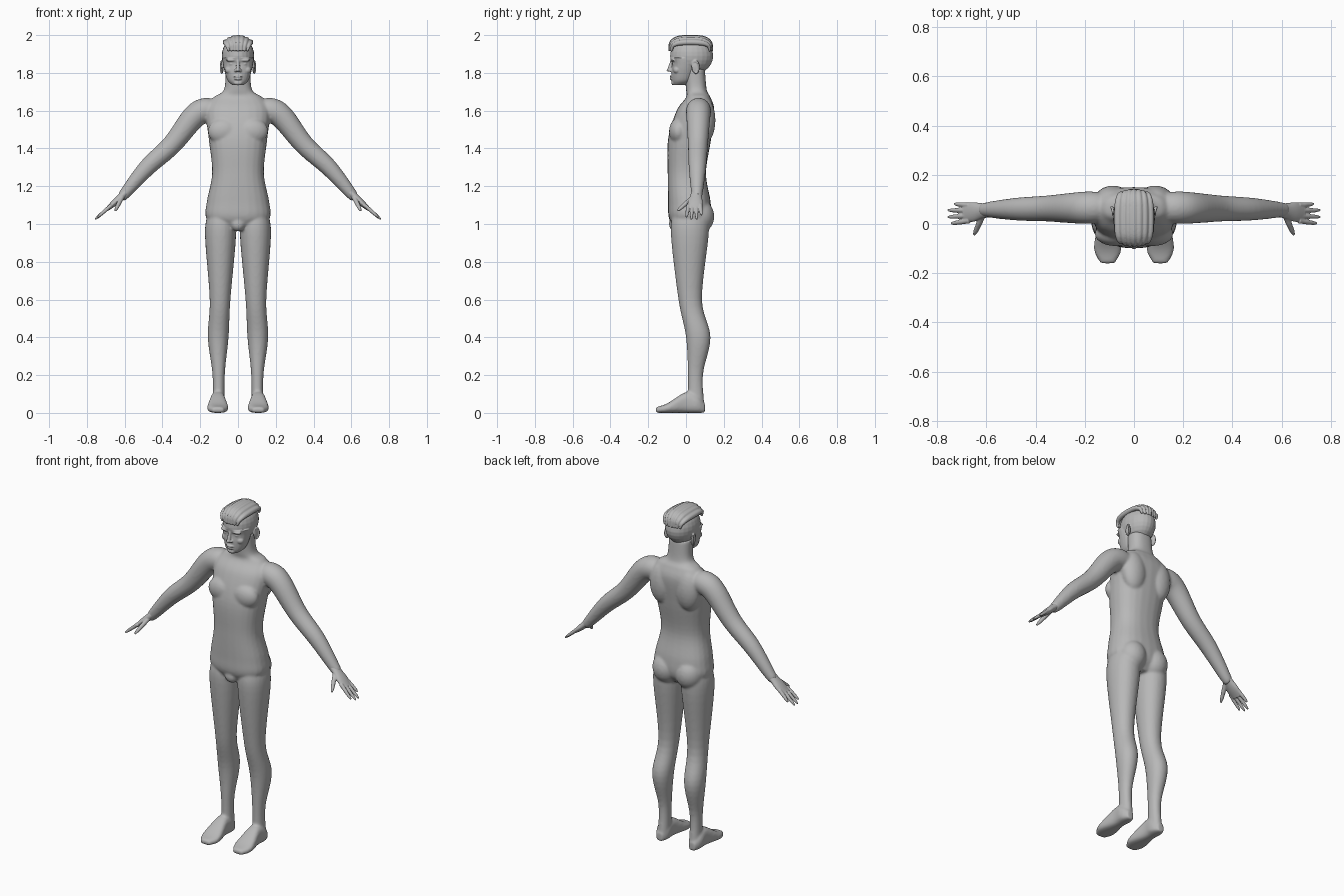
import bpy, bmesh, math
from mathutils import Vector, Matrix

if "Cube" in bpy.data.objects:
    bpy.data.objects.remove(bpy.data.objects["Cube"], do_unlink=True)

X, Y, Z = Vector((1, 0, 0)), Vector((0, 1, 0)), Vector((0, 0, 1))

clay = bpy.data.materials.new("plain_grey")
clay.use_nodes = True
clay.diffuse_color = (0.48, 0.48, 0.48, 1)
clay.node_tree.nodes["Principled BSDF"].inputs["Base Color"].default_value = clay.diffuse_color


def resample(stations, steps=6):
    """Smooth curve through stations of any dimension."""
    points = [Vector(s) for s in stations]
    first, last = points[0], points[-1]
    points = [first * 2 - points[1]] + points + [last * 2 - points[-2]]
    curve = []
    for before, start, end, after in zip(points, points[1:], points[2:], points[3:]):
        leave, arrive = (end - before) / 2, (after - start) / 2
        for k in range(steps):
            t = k / steps
            ease = t * t * (3 - 2 * t)
            curve.append(start.lerp(end, ease) + leave * (t * (1 - t) ** 2)
                         - arrive * (t * t * (1 - t)))
    return curve + [last]


def bend(value, power):
    """Superellipse term: powers above two give squarer curves."""
    return math.copysign(abs(value) ** (2 / power), value)


def loft(bm, stations, side, axis=None, power=2.0, sides=24):
    """Skin over stations (x, y, z, half width along side, half depth)."""
    path = resample(stations)
    rings = []
    for i, station in enumerate(path):
        centre, width, depth = Vector(station[:3]), station[3], station[4]
        ahead, behind = path[min(i + 1, len(path) - 1)], path[max(i - 1, 0)]
        along = axis or (Vector(ahead[:3]) - Vector(behind[:3])).normalized()
        across = (side - along * side.dot(along)).normalized()
        up = along.cross(across)
        ring = []
        for k in range(sides):
            angle = math.tau * k / sides
            ring.append(bm.verts.new(centre + across * width * bend(math.cos(angle), power)
                                     + up * depth * bend(math.sin(angle), power)))
        rings.append(ring)
    for lower, upper in zip(rings, rings[1:]):
        for k in range(sides):
            j = (k + 1) % sides
            bm.faces.new((lower[k], lower[j], upper[j], upper[k]))
    bm.faces.new(rings[0][::-1])
    bm.faces.new(rings[-1])


def upright(bm, rows, power):
    """Loft of level sections (z, inner x, outer x, front y, back y)."""
    loft(bm, [((inner + outer) / 2, (front + back) / 2, z, (outer - inner) / 2, (back - front) / 2)
              for z, inner, outer, front, back in rows], X, Z, power)


def centred(bm, rows, power):
    """Loft of level sections (z, half width, front y, back y) on the middle plane."""
    upright(bm, [(z, -width, width, front, back) for z, width, front, back in rows], power)


def straight(bm, start, end, sizes, side):
    """Loft along a line with evenly spaced (half width, half depth) sizes."""
    last = len(sizes) - 1
    loft(bm, [(*start.lerp(end, i / last), *size) for i, size in enumerate(sizes)], side)


def digit(bm, start, end, radius):
    """Finger with a rounded tip."""
    straight(bm, start, end, [(radius * f, radius * f) for f in (1.1, 1, 1, .9, .8, .4)], Y)


def blob(bm, centre, radii):
    matrix = Matrix.Translation(centre) @ Matrix.Diagonal((*radii, 1))
    bmesh.ops.create_uvsphere(bm, u_segments=24, v_segments=14, radius=1, matrix=matrix)


def mirror(bm):
    copy = bmesh.ops.duplicate(bm, geom=bm.verts[:] + bm.edges[:] + bm.faces[:])["geom"]
    for element in copy:
        if isinstance(element, bmesh.types.BMVert):
            element.co.x = -element.co.x


def finish(bm, name, voxel, smooth):
    """Fuse the overlapping masses into one smooth skin."""
    bmesh.ops.recalc_face_normals(bm, faces=bm.faces[:])
    for face in bm.faces:
        face.smooth = True
    mesh = bpy.data.meshes.new(name)
    bm.to_mesh(mesh)
    bm.free()
    mesh.materials.append(clay)
    part = bpy.data.objects.new(name, mesh)
    bpy.context.collection.objects.link(part)
    fuse = part.modifiers.new("fuse", "REMESH")
    fuse.mode = "VOXEL"
    fuse.voxel_size = voxel
    fuse.use_smooth_shade = True
    soften = part.modifiers.new("soften", "SMOOTH")
    soften.factor = 0.5
    soften.iterations = smooth


# Leg
bm = bmesh.new()
upright(bm, [(1.06, .02, .16, -.07, .12), (.94, .01, .175, -.08, .12),
             (.6, .04, .15, -.04, .085), (.4, .05, .16, 0, .13),
             (.2, .07, .135, .01, .09), (.01, .07, .135, .01, .1)], 2.1)

# Foot: sections (y, half width, height) resting on the ground
loft(bm, [(.107, y, height / 2, width, height / 2) for y, width, height in
          [(.1, .02, .05), (.06, .04, .09), (0, .04, .11),
           (-.1, .056, .05), (-.16, .03, .03)]], X, Y, 2.7)

# Arm: sections (x, z, radius)
loft(bm, [(x, .07 - .02 * x, z, radius, radius) for x, z, radius in
          [(.12, 1.6, .06), (.18, 1.6, .066), (.24, 1.56, .063), (.35, 1.42, .053),
           (.48, 1.3, .046), (.6, 1.16, .03), (.62, 1.14, .02)]], Y)

# Buttock, chest and shoulder blade
blob(bm, (.075, .07, 1.04), (.08, .08, .09))
blob(bm, (.075, -.04, 1.49), (.085, .05, .07))
blob(bm, (.085, .1, 1.55), (.075, .056, .12))
mirror(bm)

# Trunk and neck
centred(bm, [(.97, .09, -.05, .09), (1.03, .168, -.09, .13), (1.12, .165, -.095, .13),
             (1.27, .137, -.097, .106), (1.45, .155, -.095, .133), (1.6, .17, -.05, .15),
             (1.67, .13, 0, .13), (1.71, .075, 0, .11), (1.82, .065, -.01, .1)], 2.4)
blob(bm, (0, -.055, 1), (.04, .036, .04))
finish(bm, "body", .007, 7)

# Hands: palm, four fingers, thumb
bm = bmesh.new()
straight(bm, Vector((.585, .057, 1.175)), Vector((.69, .045, 1.08)),
         [(.028, .024), (.032, .02), (.04, .017), (.037, .011)], Y)
for i, short in enumerate((.15, 0, 0, .3)):
    knuckle = Vector((.67, .013 + .021 * i, 1.1))
    tip = Vector((.757, .028 * i, 1.024)).lerp(knuckle, short)
    digit(bm, knuckle, tip, .01)
digit(bm, Vector((.615, .035, 1.14)), Vector((.65, -.045, 1.07)), .012)
mirror(bm)
finish(bm, "hands", .003, 3)

# Brow, eye, cheekbone, nostril and ear
bm = bmesh.new()
blob(bm, (.035, -.069, 1.867), (.03, .013, .008))
blob(bm, (.033, -.06, 1.847), (.015, .012, .009))
blob(bm, (.045, -.048, 1.815), (.025, .02, .02))
blob(bm, (.012, -.081, 1.812), (.008, .01, .007))
blob(bm, (.083, .05, 1.827), (.007, .02, .03))
turns = [math.radians(angle) for angle in range(-100, 200, 40)]
loft(bm, [(.086 + .005 * math.cos(a), .05 + .018 * math.cos(a), 1.83 + .032 * math.sin(a),
           .005, .005) for a in turns], X)
mirror(bm)

# Skull and jaw
blob(bm, (0, .03, 1.89), (.086, .114, .1))
centred(bm, [(1.735, .03, -.068, 0), (1.76, .055, -.075, .035), (1.81, .072, -.077, .055),
             (1.85, .08, -.074, .055), (1.88, .083, -.083, .05)], 2.2)

# Nose, lips and chin
straight(bm, Vector((0, -.074, 1.87)), Vector((0, -.09, 1.81)),
         [(.009, .008), (.008, .008), (.011, .01), (.011, .008)], X)
blob(bm, (0, -.091, 1.815), (.011, .012, .009))
blob(bm, (0, -.077, 1.781), (.024, .01, .006))
blob(bm, (0, -.076, 1.768), (.02, .01, .006))
blob(bm, (0, -.066, 1.747), (.023, .012, .013))
finish(bm, "head", .0035, 3)

# Hair: locks arched from the forehead over to the crown
bm = bmesh.new()
for i in range(-3, 4):
    spread = i / 3
    lock = []
    for k in range(9):
        angle = math.pi * (1 - k / 8)
        rise = math.sin(angle)
        reach = .113 * (1 - .1 * spread ** 2)
        thick = .015 * (.4 + .6 * rise)
        lock.append((.066 * spread * (.75 + .25 * rise),
                     .025 + reach * bend(math.cos(angle), 3),
                     1.915 + (.072 - .025 * spread ** 2) * bend(rise, 3), thick, thick))
    loft(bm, lock, X)
finish(bm, "hair", .0035, 2)
